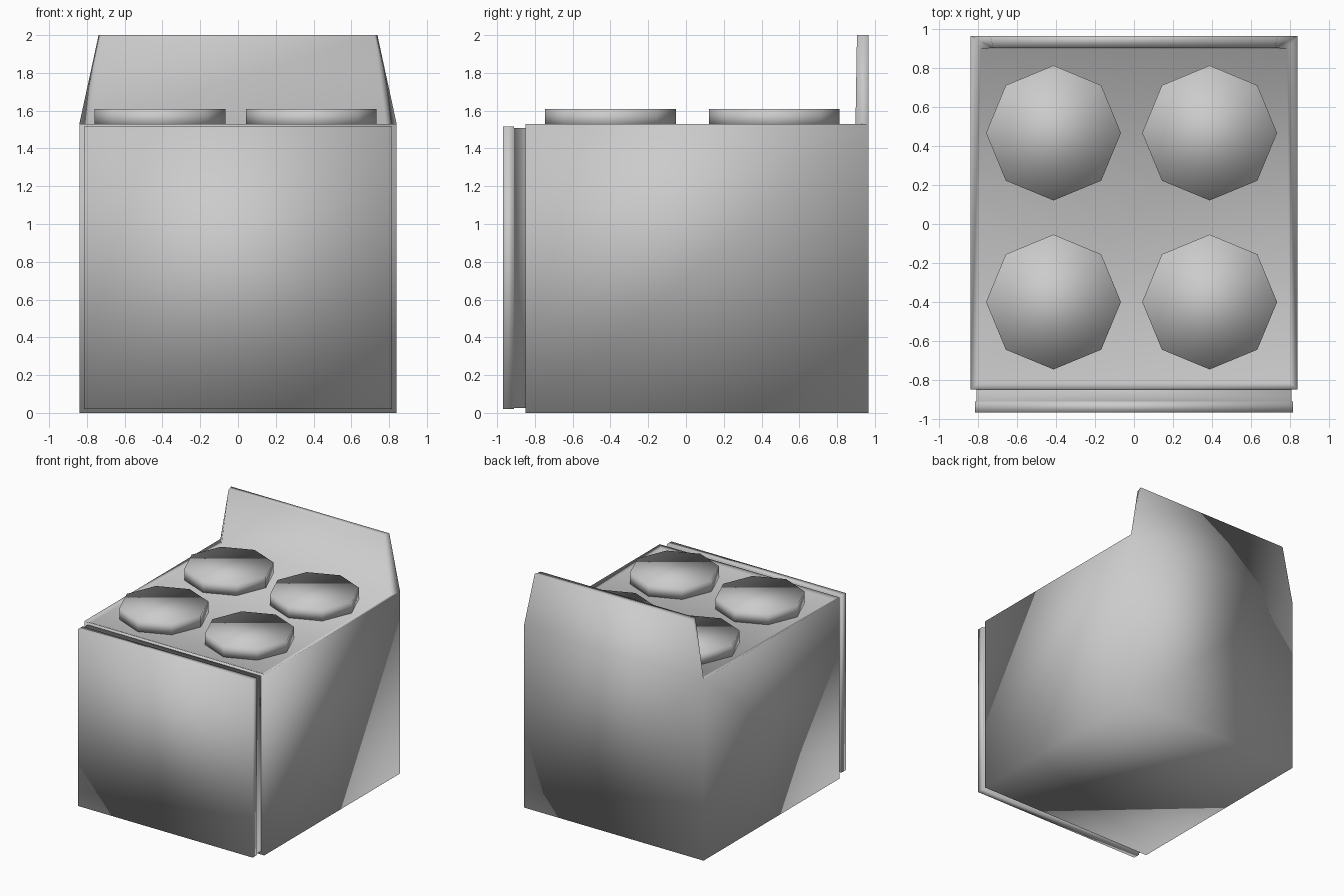
import bpy, bmesh, math

if "Cube" in bpy.data.objects:
    bpy.data.objects.remove(bpy.data.objects["Cube"])


def make_object(name, bm):
    bmesh.ops.recalc_face_normals(bm, faces=bm.faces)
    for f in bm.faces:
        f.smooth = True
    mesh = bpy.data.meshes.new(name)
    bm.to_mesh(mesh)
    bm.free()
    obj = bpy.data.objects.new(name, mesh)
    bpy.context.collection.objects.link(obj)
    return obj


# Oven body: mirrored pairs of points, with shallow hob tray and tapered backsplash
pairs = {
    "base_front": (0.84, -0.85, 0), "base_back": (0.84, 0.965, 0),
    "rim_front": (0.84, -0.85, 1.53), "rim_back": (0.84, 0.965, 1.53),
    "tray_front": (0.80, -0.815, 1.515), "tray_back": (0.785, 0.897, 1.515),
    "top_front": (0.722, 0.905, 2.0), "top_back": (0.738, 0.965, 2.0),
}
bm = bmesh.new()
R = {k: bm.verts.new(p) for k, p in pairs.items()}
L = {k: bm.verts.new((-p[0], p[1], p[2])) for k, p in pairs.items()}

# strip of faces running right around the body across x
loop = ["base_front", "rim_front", "tray_front", "tray_back",
        "top_front", "top_back", "rim_back", "base_back"]
for a, b in zip(loop, loop[1:] + loop[:1]):
    bm.faces.new((L[a], R[a], R[b], L[b]))
# side walls, tray rims and backsplash edges
for side in (L, R):
    for names in (("base_front", "base_back", "rim_back", "rim_front"),
                  ("rim_front", "rim_back", "tray_back", "tray_front"),
                  ("rim_back", "top_back", "top_front", "tray_back")):
        bm.faces.new([side[n] for n in names])
make_object("oven_body", bm)

# Oven door: front plate with a slightly narrower neck behind it
bm = bmesh.new()
sections = [(-0.968, 0.0), (-0.91, 0.0), (-0.91, 0.007), (-0.85, 0.007)]
rings = []
for y, d in sections:
    x, lo, hi = 0.815 - d, 0.02 + d, 1.515 - d
    rings.append([bm.verts.new(p) for p in
                  ((-x, y, lo), (x, y, lo), (x, y, hi), (-x, y, hi))])
for a, b in zip(rings, rings[1:]):
    for i in range(4):
        j = (i + 1) % 4
        bm.faces.new((a[i], a[j], b[j], b[i]))
bm.faces.new(rings[0])
bm.faces.new(rings[-1])
make_object("oven_door", bm)

# Four octagonal burners
for row, y in (("front", -0.40), ("back", 0.467)):
    for side, x in (("left", -0.413), ("right", 0.388)):
        bm = bmesh.new()
        bmesh.ops.create_cone(bm, cap_ends=True, segments=8,
                              radius1=0.346, radius2=0.346, depth=0.10)
        burner = make_object(f"burner_{row}_{side}", bm)
        burner.location = (x, y, 1.56)
